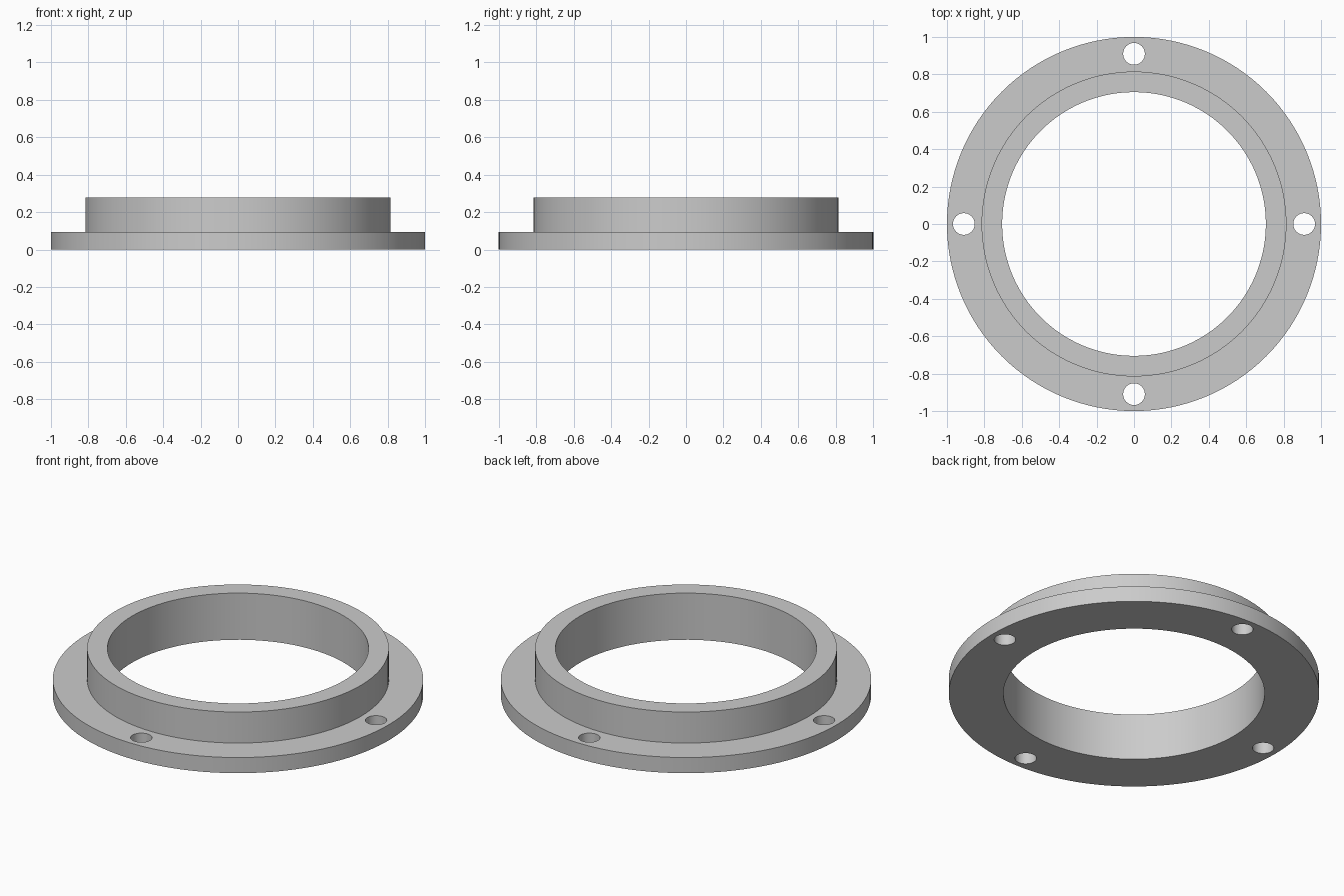
import bpy, bmesh, math
from mathutils import Matrix, Vector

cube = bpy.data.objects.get("Cube")
if cube:
    bpy.data.objects.remove(cube, do_unlink=True)

OUTER, COLLAR, BORE = 1.0, 0.815, 0.705
FLANGE_TOP, COLLAR_TOP = 0.093, 0.278
HOLE_RADIUS, HOLE_CIRCLE = 0.058, 0.91
SEGMENTS = 128

grey = bpy.data.materials.new("plain grey")
grey.use_nodes = True
grey.diffuse_color = (0.6, 0.6, 0.6, 1)
grey.node_tree.nodes["Principled BSDF"].inputs["Base Color"].default_value = (0.6, 0.6, 0.6, 1)


def make_object(name, bm):
    bmesh.ops.recalc_face_normals(bm, faces=bm.faces)
    mesh = bpy.data.meshes.new(name)
    bm.to_mesh(mesh)
    bm.free()
    mesh.materials.append(grey)
    obj = bpy.data.objects.new(name, mesh)
    bpy.context.collection.objects.link(obj)
    return obj


# Flange and collar: one stepped section revolved about the z axis
section = [(BORE, 0), (OUTER, 0), (OUTER, FLANGE_TOP),
           (COLLAR, FLANGE_TOP), (COLLAR, COLLAR_TOP), (BORE, COLLAR_TOP)]
bm = bmesh.new()
verts = [bm.verts.new((r, 0, z)) for r, z in section]
edges = [bm.edges.new((v, verts[i - 1])) for i, v in enumerate(verts)]
bmesh.ops.spin(bm, geom=verts + edges, cent=(0, 0, 0), axis=(0, 0, 1),
               angle=math.tau, steps=SEGMENTS, use_merge=True)
bmesh.ops.remove_doubles(bm, verts=bm.verts, dist=0.0001)
flange = make_object("flanged_collar", bm)

# Four bolt holes through the flange
bm = bmesh.new()
for i in range(4):
    spot = Matrix.Rotation(i * math.pi / 2, 4, "Z") @ Vector((HOLE_CIRCLE, 0, FLANGE_TOP / 2))
    bmesh.ops.create_cone(bm, cap_ends=True, segments=48, radius1=HOLE_RADIUS,
                          radius2=HOLE_RADIUS, depth=FLANGE_TOP * 2,
                          matrix=Matrix.Translation(spot))
cutter = make_object("bolt_hole_cutter", bm)
cutter.hide_render = True

holes = flange.modifiers.new("bolt holes", "BOOLEAN")
holes.operation = "DIFFERENCE"
holes.solver = "EXACT"
holes.object = cutter

# Apply the cut, drop the cutter, and smooth the round walls
bpy.ops.object.select_all(action="DESELECT")
flange.select_set(True)
bpy.context.view_layer.objects.active = flange
bpy.ops.object.modifier_apply(modifier=holes.name)
bpy.data.objects.remove(cutter, do_unlink=True)
bpy.ops.object.shade_smooth_by_angle(angle=math.radians(30))
